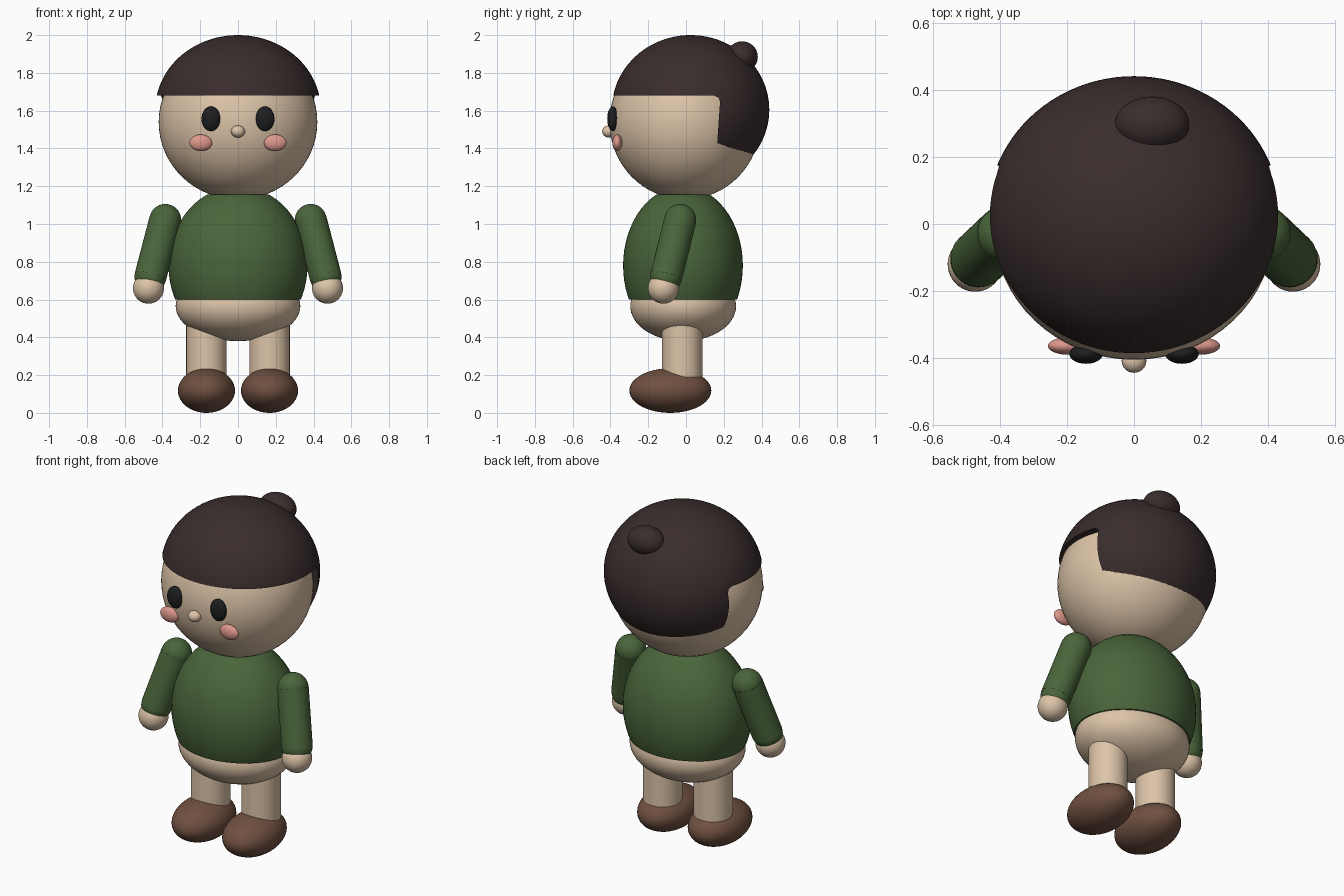
import bpy, bmesh, math
from mathutils import Vector

cube = bpy.data.objects.get("Cube")
if cube:
    bpy.data.objects.remove(cube, do_unlink=True)


def material(name, r, g, b):
    m = bpy.data.materials.new(name)
    m.use_nodes = True
    m.diffuse_color = (r, g, b, 1)
    bsdf = next(n for n in m.node_tree.nodes if n.type == 'BSDF_PRINCIPLED')
    bsdf.inputs["Base Color"].default_value = (r, g, b, 1)
    bsdf.inputs["Roughness"].default_value = 0.8
    return m


skin = material("skin", 0.72, 0.55, 0.39)
brown_hair = material("dark_brown_hair", 0.042, 0.026, 0.026)
green = material("green_wool", 0.068, 0.13, 0.043)
leather = material("brown_leather", 0.16, 0.08, 0.052)
black = material("eye_black", 0.012, 0.013, 0.014)
pink = material("cheek_pink", 0.72, 0.31, 0.26)


def smooth(obj):
    bpy.ops.object.select_all(action='DESELECT')
    obj.select_set(True)
    bpy.context.view_layer.objects.active = obj
    bpy.ops.object.shade_smooth_by_angle(angle=math.radians(40))


def finish(bm, name, mat):
    mesh = bpy.data.meshes.new(name)
    bm.to_mesh(mesh)
    bm.free()
    obj = bpy.data.objects.new(name, mesh)
    bpy.context.collection.objects.link(obj)
    mesh.materials.append(mat)
    smooth(obj)
    return obj


def ellipsoid(name, center, radii, mat, segments=48, cuts=()):
    """Ellipsoid, optionally sliced flat; each cut is (height, side to remove)."""
    bm = bmesh.new()
    bmesh.ops.create_uvsphere(bm, u_segments=segments, v_segments=segments // 2, radius=1)
    bmesh.ops.scale(bm, vec=radii, verts=bm.verts)
    bmesh.ops.translate(bm, vec=center, verts=bm.verts)
    for height, side in cuts:
        cut = bmesh.ops.bisect_plane(bm, geom=bm.verts[:] + bm.edges[:] + bm.faces[:],
                                     plane_co=(0, 0, height), plane_no=(0, 0, side),
                                     clear_outer=True)
        rim = [e for e in cut["geom_cut"] if isinstance(e, bmesh.types.BMEdge)]
        bmesh.ops.contextual_create(bm, geom=rim)
    return finish(bm, name, mat)


def tube(name, start, end, radius, mat):
    start, end = Vector(start), Vector(end)
    axis = end - start
    bm = bmesh.new()
    bmesh.ops.create_cone(bm, cap_ends=True, segments=40, radius1=radius,
                          radius2=radius, depth=axis.length)
    bm.transform(axis.to_track_quat('Z', 'Y').to_matrix().to_4x4())
    bmesh.ops.translate(bm, vec=(start + end) / 2, verts=bm.verts)
    return finish(bm, name, mat)


def prism(name, profile, half_width, mat):
    """Side profile of (y, z) points extruded across x."""
    bm = bmesh.new()
    face = bm.faces.new([bm.verts.new((-half_width, y, z)) for y, z in profile])
    out = bmesh.ops.extrude_face_region(bm, geom=[face])
    moved = [v for v in out["geom"] if isinstance(v, bmesh.types.BMVert)]
    bmesh.ops.translate(bm, vec=(2 * half_width, 0, 0), verts=moved)
    bmesh.ops.recalc_face_normals(bm, faces=bm.faces)
    return finish(bm, name, mat)


# Head and nose
ellipsoid("head", (0, -0.005, 1.54), (0.42, 0.40, 0.41), skin, 64)
ellipsoid("nose", (0, -0.408, 1.49), (0.037, 0.036, 0.032), skin, 24)

# Hair cap with the face opening cut away
hair = ellipsoid("hair", (0, 0.024, 1.605), (0.438, 0.417, 0.395), brown_hair, 96)
opening = prism("hair_cutter", [(-1, 1), (0.14, 1), (0.164, 1.41), (0.18, 1.645),
                                (0.174, 1.668), (0.15, 1.68), (-1, 1.68)], 1, brown_hair)
opening.hide_render = True
boolean = hair.modifiers.new("face_opening", 'BOOLEAN')
boolean.operation = 'DIFFERENCE'
boolean.solver = 'EXACT'
boolean.object = opening
bpy.context.view_layer.objects.active = hair
bpy.ops.object.modifier_apply(modifier=boolean.name)
bpy.data.objects.remove(opening, do_unlink=True)
smooth(hair)
ellipsoid("hair_bun", (0.054, 0.297, 1.885), (0.111, 0.083, 0.082), brown_hair)

# Sweater over the lower body
ellipsoid("sweater", (0, -0.016, 0.78), (0.368, 0.317, 0.42), green, 64,
          cuts=[(1.155, 1), (0.6, -1)])
ellipsoid("lower_body", (0, -0.015, 0.565), (0.33, 0.28, 0.185), skin, 64)

# Mirrored parts
for side, s in (("left", 1), ("right", -1)):
    ellipsoid(side + "_eye", (s * 0.143, -0.388, 1.557), (0.05, 0.029, 0.065), black, 32)
    ellipsoid(side + "_cheek", (s * 0.197, -0.364, 1.43), (0.06, 0.026, 0.044), pink, 32)

    shoulder = (s * 0.385, -0.03, 1.022)
    wrist = (s * 0.464, -0.105, 0.72)
    tube(side + "_sleeve", shoulder, wrist, 0.085, green)
    ellipsoid(side + "_shoulder", shoulder, (0.084,) * 3, green, 40)
    ellipsoid(side + "_cuff", wrist, (0.084,) * 3, green, 40)
    ellipsoid(side + "_hand", (s * 0.474, -0.12, 0.66), (0.082,) * 3, skin, 40)

    tube(side + "_leg", (s * 0.167, -0.02, 0.19), (s * 0.167, -0.02, 0.5), 0.107, skin)
    ellipsoid(side + "_shoe", (s * 0.167, -0.083, 0.118), (0.151, 0.217, 0.118), leather)
